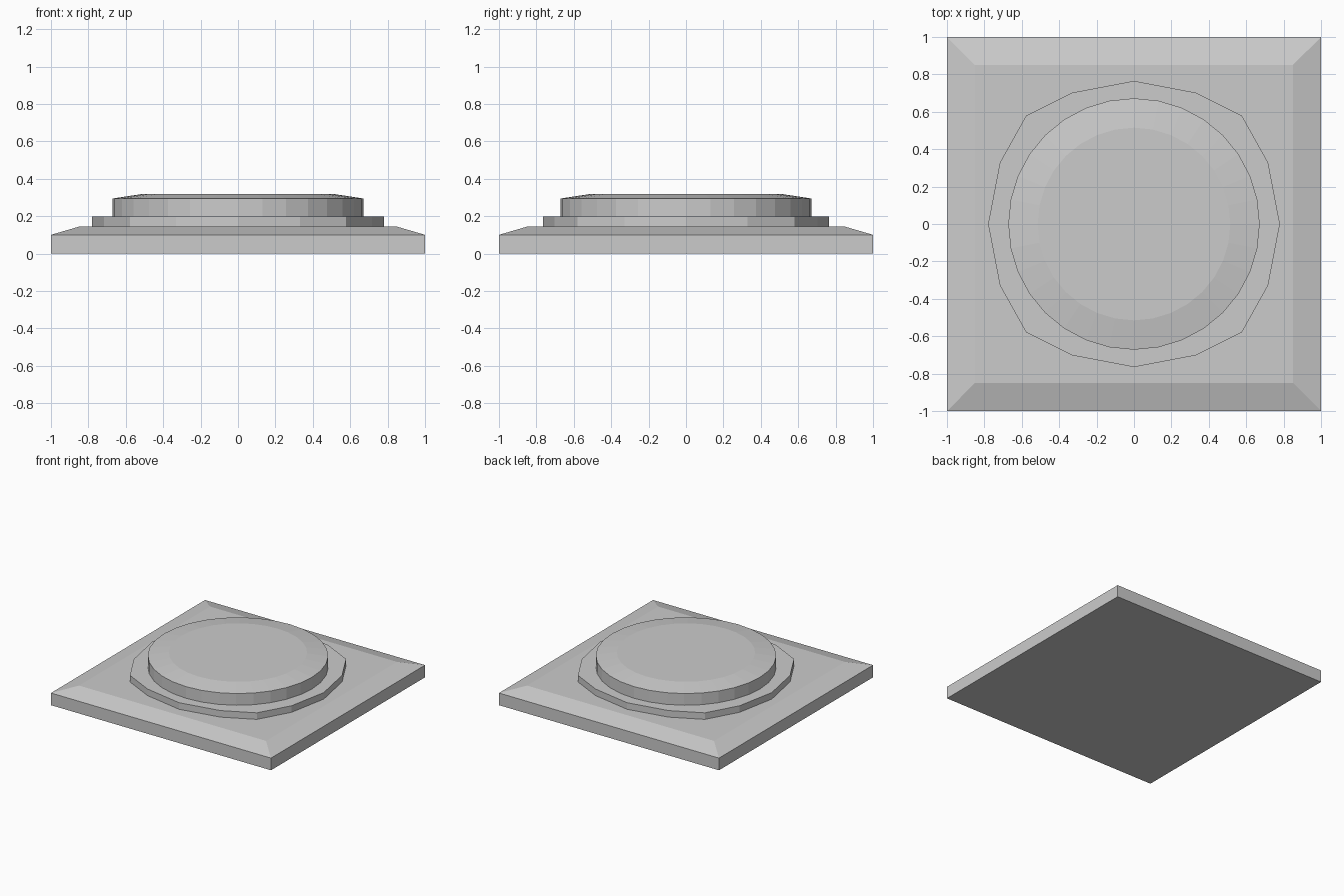
import bpy
import bmesh
from math import sin, cos, pi

if "Cube" in bpy.data.objects:
    bpy.data.objects.remove(bpy.data.objects["Cube"])


def loft(name, rings):
    """Closed solid skinned through stacked rings of equal point count."""
    bm = bmesh.new()
    loops = [[bm.verts.new(p) for p in ring] for ring in rings]
    n = len(loops[0])
    for a, b in zip(loops, loops[1:]):
        for i in range(n):
            j = (i + 1) % n
            bm.faces.new((a[i], a[j], b[j], b[i]))
    bm.faces.new(loops[0][::-1])
    bm.faces.new(loops[-1])
    mesh = bpy.data.meshes.new(name)
    bm.to_mesh(mesh)
    bm.free()
    obj = bpy.data.objects.new(name, mesh)
    bpy.context.collection.objects.link(obj)
    return obj


def square(half, z):
    return [(x * half, y * half, z) for x, y in ((-1, -1), (1, -1), (1, 1), (-1, 1))]


def circle(radius, z, sides=32):
    return [(radius * cos(2 * pi * i / sides), radius * sin(2 * pi * i / sides), z)
            for i in range(sides)]


# Square base plate with sloped rim
loft("base_plate", [square(1.0, 0), square(1.0, 0.10), square(0.85, 0.144)])

# Sixteen-sided step, mirrored from one quadrant outline
quarter = [(0.78, 0), (0.717, 0.328), (0.577, 0.579), (0.331, 0.702), (0, 0.765)]
half = quarter + [(-x, y) for x, y in quarter[-2::-1]]
outline = half + [(x, -y) for x, y in half[-2:0:-1]]
loft("lower_step", [[(x, y, z) for x, y in outline] for z in (0.144, 0.198)])

# Round disc with a shallow chamfered top
loft("top_disc", [circle(0.672, 0.198), circle(0.672, 0.294), circle(0.515, 0.318)])
